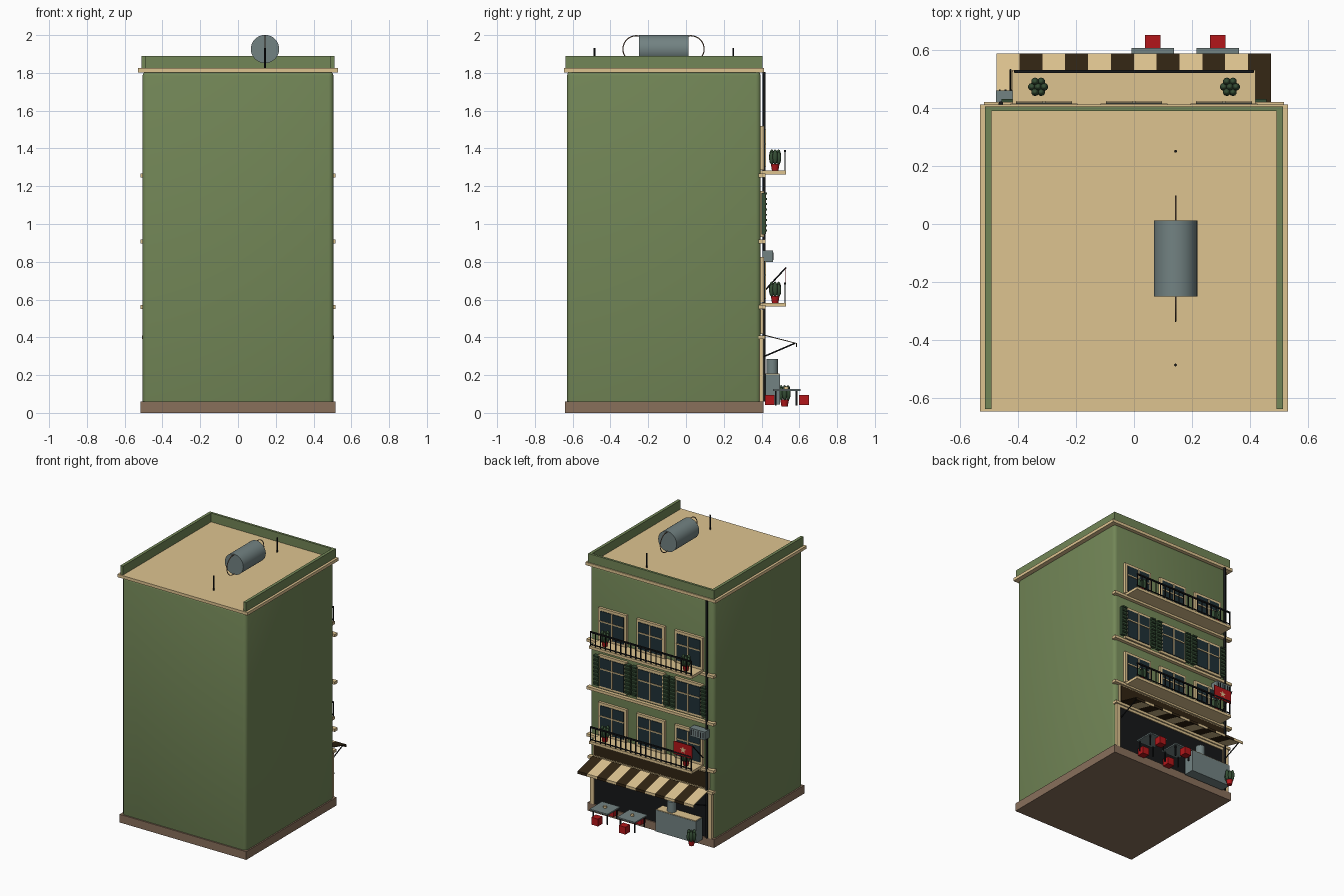
import bpy, bmesh, math
from mathutils import Matrix, Vector

if "Cube" in bpy.data.objects:
    bpy.data.objects.remove(bpy.data.objects["Cube"])

def mat(name, r, g, b):
    m = bpy.data.materials.new(name)
    m.diffuse_color = (r, g, b, 1)
    m.use_nodes = True
    m.node_tree.nodes["Principled BSDF"].inputs["Base Color"].default_value = m.diffuse_color
    return m

GREEN = mat("wall green", .17, .24, .095)
CREAM = mat("cream stone", .73, .55, .28)
BROWN = mat("plinth brown", .25, .16, .105)
STEEL = mat("grey steel", .17, .225, .225)
BLACK = mat("iron black", .008, .009, .01)
GLASS = mat("dark glass", .014, .03, .038)
DARK = mat("dark brown", .03, .017, .006)
RED = mat("red", .45, .008, .01)
LEAF = mat("shutter green", .035, .075, .035)

def finish(name, bm, mats, smooth=False):
    me = bpy.data.meshes.new(name)
    bm.to_mesh(me)
    bm.free()
    ob = bpy.data.objects.new(name, me)
    bpy.context.collection.objects.link(ob)
    for m in (mats if isinstance(mats, list) else [mats]):
        me.materials.append(m)
    if smooth:
        bpy.context.view_layer.objects.active = ob
        ob.select_set(True)
        bpy.ops.object.shade_smooth_by_angle(angle=math.radians(40))
        ob.select_set(False)
    return ob

def add_box(bm, x0, x1, y0, y1, z0, z1):
    M = Matrix.Translation(((x0+x1)/2, (y0+y1)/2, (z0+z1)/2)) @ Matrix.Diagonal((x1-x0, y1-y0, z1-z0, 1))
    bmesh.ops.create_cube(bm, size=1, matrix=M)

def boxes(name, m, *dims):
    bm = bmesh.new()
    for d in dims:
        add_box(bm, *d)
    return finish(name, bm, m)

def rod(name, m, p, q, r, n=8, r2=None):
    p, q = Vector(p), Vector(q)
    bm = bmesh.new()
    M = Matrix.Translation((p+q)/2) @ (q-p).to_track_quat('Z', 'Y').to_matrix().to_4x4()
    bmesh.ops.create_cone(bm, cap_ends=True, segments=n, radius1=r, radius2=r2 or r,
                          depth=(q-p).length, matrix=M)
    return finish(name, bm, m, True)

# --- main block, plinth, roof and parapet ---
body = boxes("building_body", GREEN, (-.505, .505, -.63, .395, .03, 1.81))
bv = body.modifiers.new("Bevel", 'BEVEL')
bv.width, bv.segments = .025, 3
for p in body.data.polygons:
    p.use_smooth = True
boxes("plinth", BROWN, (-.515, .515, -.64, .41, 0, .06))
boxes("roof_slab", CREAM, (-.53, .53, -.645, .412, 1.803, 1.825))
boxes("parapet", GREEN, (-.512, -.49, -.637, .405, 1.82, 1.89), (.49, .512, -.637, .405, 1.82, 1.89),
      (-.49, .49, .388, .405, 1.82, 1.89))

# --- roof tank with end loops and posts ---
rod("roof_tank", STEEL, (.143, -.25, 1.926), (.143, .012, 1.926), .075, 32)
for i, yc in enumerate((-.263, .025)):
    bpy.ops.mesh.primitive_torus_add(location=(.143, yc, 1.926), rotation=(0, math.pi/2, 0),
                                     major_radius=.071, minor_radius=.003, major_segments=32, minor_segments=6)
    o = bpy.context.object
    o.name = f"tank_loop_{i}"
    o.data.materials.append(BROWN)
for i, y in enumerate((-.485, .25)):
    rod(f"roof_post_{i}", BLACK, (.143, y, 1.82), (.143, y, 1.932), .005)

# --- string courses ---
boxes("string_courses", CREAM, *[(-.517, .517, .385, .42, z-.01, z+.01) for z in (.56, .907, 1.257)],
      (-.508, .508, .385, .418, .39, .41))

# --- windows on three floors ---
XS = (-.31, 0, .31)
frames, panes, bars = [], [], []
for z0, z1 in ((.585, .825), (.93, 1.175), (1.285, 1.52)):
    for x in XS:
        frames.append((x-.115, x+.115, .385, .414, z0, z1))
        panes.append((x-.096, x+.096, .40, .418, z0+.018, z1-.02))
        zm = z0 + .6*(z1-z0)
        bars.append((x-.005, x+.005, .41, .424, z0+.018, z1-.02))
        bars += [(x-.096, x+.096, .41, .423, zm-.004, zm+.004)]
boxes("window_surrounds", CREAM, *frames)
boxes("window_panes", GLASS, *panes)
boxes("window_bars", CREAM, *bars)

# --- louvred shutters on the middle floor ---
sh = []
for x in XS:
    for s in (-1, 1):
        c = x + s*.127
        sh.append((c-.021, c+.021, .40, .421, .945, 1.165))
        sh += [(c-.019, c+.019, .42, .43, .96+k*.028, .97+k*.028) for k in range(8)]
boxes("shutters", LEAF, *sh)

# --- potted cactus ---
def cactus(name, x, y, z, s=1):
    rod(name+"_pot", RED, (x, y, z), (x, y, z+.035*s), .017*s, 12, .023*s)
    bm = bmesh.new()
    for k in range(7):
        a = k*math.tau/6
        r = .021*s if k < 6 else 0
        h = (.034 if k % 2 else .04)*s
        M = Matrix.Translation((x+r*math.cos(a), y+r*math.sin(a), z+.032*s+h)) @ Matrix.Diagonal((.014*s, .014*s, h, 1))
        bmesh.ops.create_uvsphere(bm, u_segments=10, v_segments=7, radius=1, matrix=M)
    finish(name+"_plant", bm, LEAF, True)

# --- balconies with railings and pots ---
for n, z in (("lower", .573), ("upper", 1.273)):
    boxes(n+"_balcony_slab", CREAM, (-.418, .418, .39, .53, z-.01, z+.01))
    rail = [(-.412, .412, .52, .53, z+.108, z+.118), (-.412, .412, .522, .528, z+.02, z+.026)]
    rail += [(-.41+i*.041-.003, -.41+i*.041+.003, .522, .528, z+.01, z+.11) for i in range(21)]
    boxes(n+"_railing", BLACK, *rail)
    for s in (-1, 1):
        cactus(f"{n}_cactus_{'left' if s < 0 else 'right'}", .33*s, .472, z+.01)

# --- drainpipe and air conditioner ---
rod("drainpipe", BLACK, (-.458, .414, .06), (-.458, .414, 1.805), .008, 10)
boxes("air_conditioner", STEEL, (-.475, -.35, .405, .46, .8, .86))
boxes("air_conditioner_grille", BLACK, *[(-.465+i*.02, -.459+i*.02, .455, .462, .81, .85) for i in range(6)])

# --- flag with star on a slanted pole ---
rod("flag_pole", BLACK, (-.425, .41, .64), (-.425, .53, .77), .004)
boxes("flag", RED, (-.42, -.27, .524, .528, .672, .768))
bm = bmesh.new()
vs = [bm.verts.new((-.345 + (.028 if k % 2 == 0 else .011)*math.sin(k*math.pi/5), .5285,
                    .72 + (.028 if k % 2 == 0 else .011)*math.cos(k*math.pi/5))) for k in range(10)]
f = bm.faces.new(vs)
bmesh.ops.solidify(bm, geom=[f], thickness=.002)
bmesh.ops.recalc_face_normals(bm, faces=bm.faces)
finish("flag_star", bm, CREAM)

# --- shop front, frame and blank sign board ---
boxes("shop_opening", BLACK, (-.45, .465, .39, .402, .06, .385))
boxes("shop_frame", CREAM, (-.495, -.447, .385, .41, .06, .39), (.462, .495, .385, .41, .06, .39),
      (-.47, .47, .385, .409, .372, .39))
boxes("sign_board", DARK, (-.46, .46, .385, .414, .425, .54))
boxes("sign_frame", CREAM, (-.47, .47, .385, .411, .418, .547))

# --- striped awning: alternating faces by stripe number ---
bm = bmesh.new()
prof = [(.412, .412), (.585, .368), (.585, .35)]
for i in range(12):
    x0, x1 = -.473 + i*.0787, -.473 + (i+1)*.0787
    for (ya, za), (yb, zb) in zip(prof, prof[1:]):
        f = bm.faces.new([bm.verts.new(c) for c in ((x0, ya, za), (x0, yb, zb), (x1, yb, zb), (x1, ya, za))])
        f.material_index = i % 2
bmesh.ops.remove_doubles(bm, verts=bm.verts, dist=.0005)
bmesh.ops.recalc_face_normals(bm, faces=bm.faces)
aw = finish("awning", bm, [CREAM, DARK])
sol = aw.modifiers.new("Solidify", 'SOLIDIFY')
sol.thickness, sol.offset = .005, 0
for s in (-1, 1):
    rod(f"awning_strut_{'left' if s < 0 else 'right'}", BLACK, (.455*s, .405, .295), (.455*s, .575, .368), .004)

# --- tables with cups and stools ---
for n, x in (("near", .065), ("far", .288)):
    boxes(n+"_table_top", STEEL, (x-.073, x+.073, .46, .605, .117, .127))
    boxes(n+"_table_legs", BLACK, *[(x+a-.004, x+a+.004, y-.004, y+.004, .04, .118)
                                    for a in (-.058, .058) for y in (.475, .585)])
    rod(n+"_table_cup", CREAM, (x, .53, .127), (x, .53, .14), .012, 12)
    for k, y in (("inner", .443), ("outer", .624)):
        boxes(f"{n}_{k}_stool", RED, (x-.027, x+.027, y-.026, y+.026, .042, .096))

# --- serving cart with pot, and a cactus beside it ---
boxes("serving_cart", STEEL, (-.43, -.1, .42, .498, .045, .203))
boxes("cart_top", CREAM, (-.425, -.105, .422, .496, .203, .208))
rod("cooking_pot", STEEL, (-.205, .457, .207), (-.205, .457, .285), .031, 20)
cactus("ground_cactus", -.41, .522, .035)
